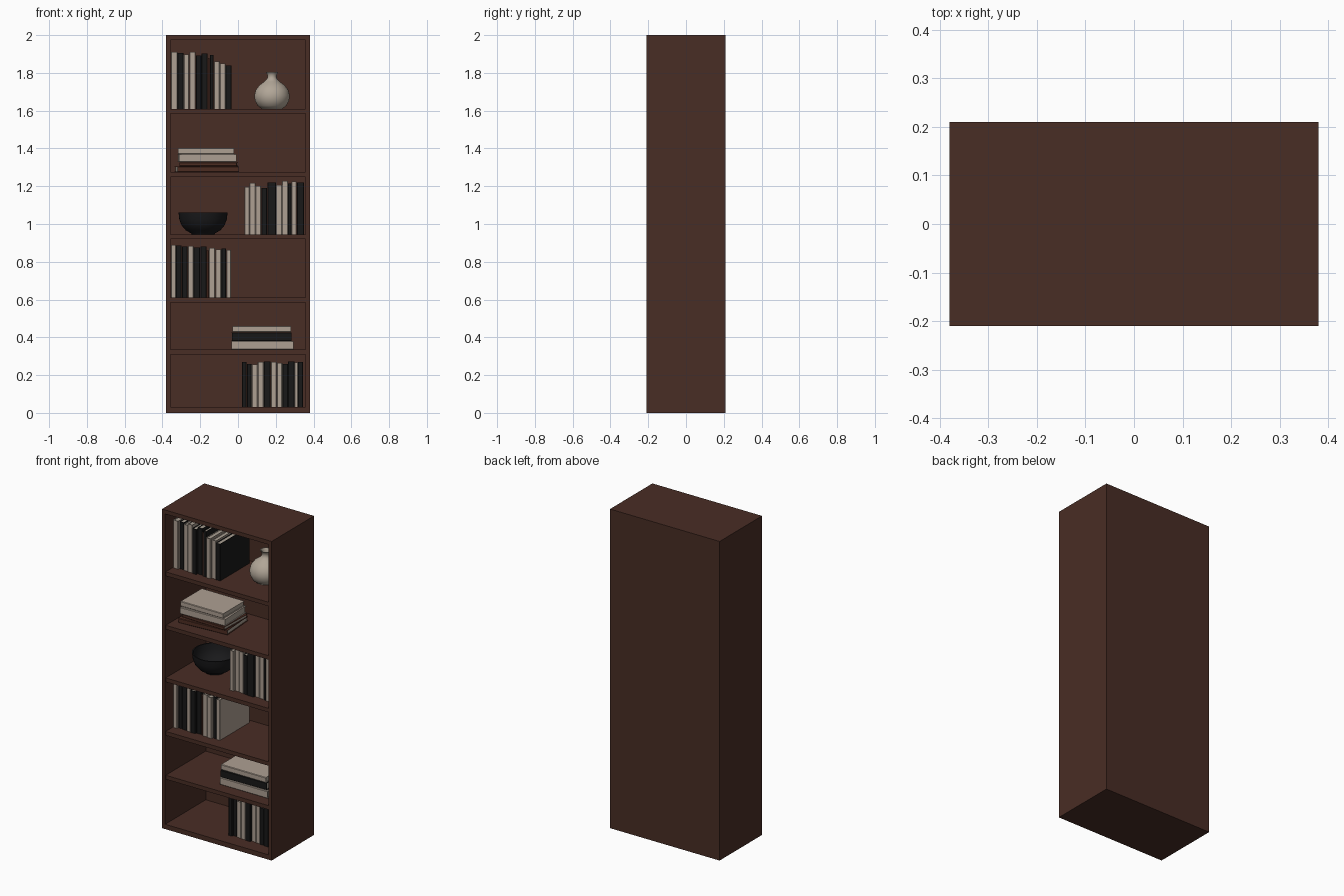
import bpy, bmesh, math
from mathutils import Matrix, Vector

if "Cube" in bpy.data.objects:
    bpy.data.objects.remove(bpy.data.objects["Cube"])


def material(name, rgb):
    m = bpy.data.materials.new(name)
    m.diffuse_color = (*rgb, 1)
    m.use_nodes = True
    m.node_tree.nodes["Principled BSDF"].inputs["Base Color"].default_value = m.diffuse_color
    return m


WOOD = material("dark_wood", (0.066, 0.026, 0.018))
CREAM = material("cream_cover", (0.42, 0.35, 0.29))
PAPER = material("paper", (0.40, 0.35, 0.29))
BLACK = material("black_cover", (0.009, 0.009, 0.009))
BROWN = material("brown_cover", (0.075, 0.026, 0.016))
CERAMIC = material("pale_ceramic", (0.44, 0.38, 0.31))
CHARCOAL = material("charcoal_bowl", (0.010, 0.010, 0.011))


def add_box(bm, lo, hi, mat=0):
    lo, hi = Vector(lo), Vector(hi)
    mtx = Matrix.Translation((lo + hi) / 2) @ Matrix.Diagonal((*(hi - lo), 1))
    for v in bmesh.ops.create_cube(bm, size=1, matrix=mtx)["verts"]:
        for f in v.link_faces:
            f.material_index = mat


def finish(bm, name, mats):
    me = bpy.data.meshes.new(name)
    bm.to_mesh(me)
    bm.free()
    for m in mats:
        me.materials.append(m)
    ob = bpy.data.objects.new(name, me)
    bpy.context.collection.objects.link(ob)
    return ob


def box(name, lo, hi, mat):
    bm = bmesh.new()
    add_box(bm, lo, hi)
    return finish(bm, name, [mat])


def book(name, t, d, h, cover):
    """Upright book: spine faces -y, thickness on x, standing on z = 0."""
    bm = bmesh.new()
    c = min(0.003, t * 0.15)
    add_box(bm, (-t / 2, 0, 0), (-t / 2 + c, d, h))
    add_box(bm, (t / 2 - c, 0, 0), (t / 2, d, h))
    add_box(bm, (-t / 2 + c, 0, 0), (t / 2 - c, c, h))
    add_box(bm, (-t / 2 + c, c, 0.004), (t / 2 - c, d - 0.005, h - 0.004), 1)
    # rounded spine
    for v in bm.verts:
        if v.co.y < 1e-5 and abs(v.co.x) > t / 2 - 1e-5:
            v.co.y += 0.003
    return finish(bm, name, [cover, PAPER])


def lathe(name, profile, loc, mat, seg=40):
    bm = bmesh.new()
    vs = [bm.verts.new((r, 0, z)) for r, z in profile]
    es = [bm.edges.new(p) for p in zip(vs, vs[1:])]
    bmesh.ops.spin(bm, geom=vs + es, cent=(0, 0, 0), axis=(0, 0, 1),
                   angle=2 * math.pi, steps=seg)
    bmesh.ops.remove_doubles(bm, verts=bm.verts, dist=1e-5)
    bmesh.ops.recalc_face_normals(bm, faces=bm.faces)
    ob = finish(bm, name, [mat])
    ob.location = loc
    bpy.ops.object.select_all(action="DESELECT")
    ob.select_set(True)
    bpy.context.view_layer.objects.active = ob
    bpy.ops.object.shade_smooth_by_angle(angle=math.radians(40))
    return ob


# Bookcase shell
X, Y, T = 0.38, 0.21, 0.022
for side, name in ((-1, "left_side"), (1, "right_side")):
    a, b = sorted((side * X, side * (X - T)))
    box(name, (a, -Y, 0), (b, Y, 2), WOOD)
box("top_panel", (-X + T, -Y, 1.975), (X - T, Y, 2), WOOD)
box("bottom_panel", (-X + T, -Y, 0), (X - T, Y, 0.03), WOOD)
box("back_panel", (-X + T, Y - 0.018, 0.03), (X - T, Y, 1.975), WOOD)
SHELVES = [0.335, 0.61, 0.945, 1.275, 1.61]
for i, z in enumerate(SHELVES):
    box(f"shelf_{i + 1}", (-X + T, -Y + 0.006, z - 0.025), (X - T, Y - 0.018, z), WOOD)

# Rows of upright books: cover letter, thickness and height in thousandths
COVERS = {"w": CREAM, "b": BLACK, "n": BROWN}
ROWS = [
    ("bottom_row", 0.02, 0.03, -0.125,
     "b26 240,b26 230,w32 225,w33 240,b36 242,w32 240,w30 235,b30 230,b34 242,w18 236,b28 240"),
    ("lower_row", -0.356, 0.61, -0.135,
     "w28 278,b30 275,b32 270,w30 274,b36 265,b34 272,n12 250,w34 262,w32 256,b26 260,w26 252"),
    ("middle_row", 0.033, 0.945, -0.13,
     "w28 250,w32 272,w30 256,b32 245,b46 275,w32 262,w32 282,b18 270,w28 280,b38 276"),
    ("top_row", -0.356, 1.61, -0.135,
     "w36 300,b32 295,w30 288,w34 300,b30 282,b34 292,n10 270,b22 285,w32 250,w30 240,b32 230"),
]
for name, x, z, y, spec in ROWS:
    for i, item in enumerate(spec.split(",")):
        t, h = (int(n) / 1000 for n in item[1:].split())
        step = 0.004 * ((i * 3) % 4)
        ob = book(f"{name}_book_{i + 1}", t - 0.001, 0.30 - step, h, COVERS[item[0]])
        ob.location = (x + t / 2, y + step, z)
        x += t

# Flat stacks, spines to the front: cover, centre x, width, depth, thickness, turn
STACKS = [
    ("low_stack", 0.335, -0.02,
     [("w", 0.13, 0.33, 0.22, 0.046, 0), ("b", 0.125, 0.315, 0.21, 0.046, 1),
      ("w", 0.125, 0.31, 0.21, 0.034, 0)]),
    ("high_stack", 1.275, -0.01,
     [("n", -0.165, 0.325, 0.23, 0.030, 4), ("n", -0.155, 0.30, 0.22, 0.022, -2),
      ("w", -0.165, 0.305, 0.22, 0.044, 2), ("w", -0.17, 0.295, 0.21, 0.032, 0)]),
]
for name, z, y, items in STACKS:
    for i, (c, x, w, d, t, turn) in enumerate(items):
        ob = book(f"{name}_book_{i + 1}", t - 0.001, d, w, COVERS[c])
        # lay the book down with its height along x
        ob.matrix_world = (Matrix.Translation((x, y, z + t / 2))
                           @ Matrix.Rotation(math.radians(turn), 4, "Z")
                           @ Matrix.Rotation(math.radians(90), 4, "Y")
                           @ Matrix.Translation((0, -d / 2, -w / 2)))
        z += t

# Vase and bowl
lathe("vase", [(0, 0), (0.055, 0), (0.076, 0.016), (0.09, 0.042), (0.094, 0.07),
               (0.086, 0.1), (0.066, 0.126), (0.042, 0.143), (0.028, 0.156),
               (0.023, 0.17), (0.026, 0.184), (0.034, 0.196), (0.03, 0.196),
               (0.02, 0.175), (0.022, 0.155), (0.04, 0.135), (0, 0.12)],
      (0.18, 0.02, 1.61), CERAMIC)
lathe("bowl", [(0, 0), (0.06, 0), (0.064, 0.006), (0.092, 0.022), (0.114, 0.048),
               (0.126, 0.08), (0.13, 0.117), (0.123, 0.117), (0.119, 0.082),
               (0.107, 0.052), (0.085, 0.029), (0.055, 0.014), (0, 0.012)],
      (-0.185, 0.035, 0.945), CHARCOAL)
